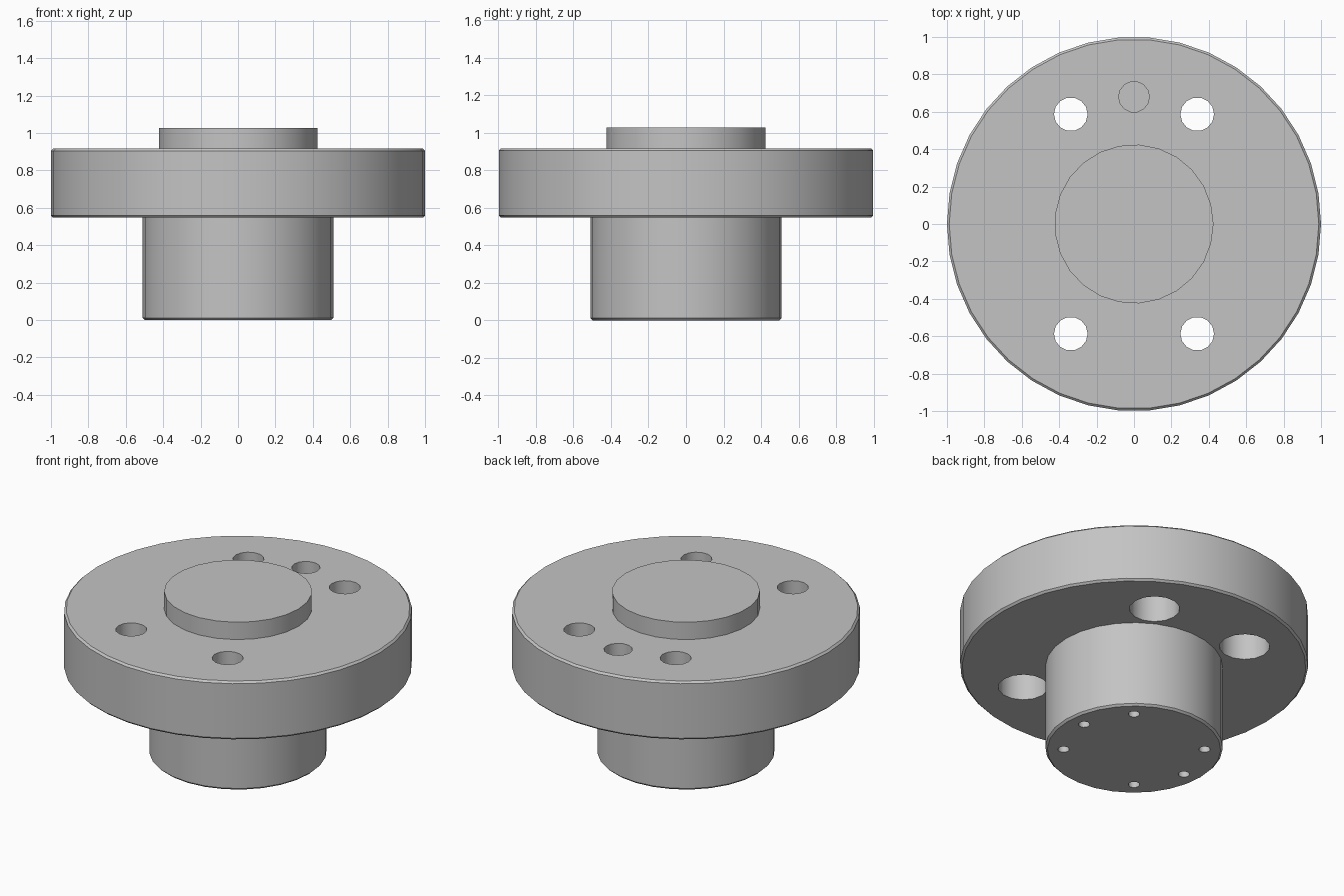
import bpy, bmesh, math

cube = bpy.data.objects.get("Cube")
if cube:
    bpy.data.objects.remove(cube, do_unlink=True)

steel = bpy.data.materials.new("grey_steel")
steel.use_nodes = True
colour = (0.55, 0.55, 0.55, 1)
steel.diffuse_color = colour
steel.node_tree.nodes["Principled BSDF"].inputs["Base Color"].default_value = colour


def turned(name, profile, sides, x=0, y=0):
    """Closed solid of revolution from (radius, z) rings, listed bottom to top."""
    bm = bmesh.new()
    rings = []
    for r, z in profile:
        angles = [2 * math.pi * i / sides for i in range(sides)]
        rings.append([bm.verts.new((x + r * math.cos(a), y + r * math.sin(a), z)) for a in angles])
    for low, high in zip(rings, rings[1:]):
        for i in range(sides):
            j = (i + 1) % sides
            bm.faces.new((low[i], low[j], high[j], high[i]))
    bm.faces.new(rings[0][::-1])
    bm.faces.new(rings[-1])
    mesh = bpy.data.meshes.new(name)
    bm.to_mesh(mesh)
    bm.free()
    mesh.materials.append(steel)
    obj = bpy.data.objects.new(name, mesh)
    bpy.context.collection.objects.link(obj)
    return obj


def activate(obj):
    bpy.ops.object.select_all(action='DESELECT')
    obj.select_set(True)
    bpy.context.view_layer.objects.active = obj


def drill(body, cutter):
    cutter.hide_render = True
    mod = body.modifiers.new("drill", 'BOOLEAN')
    mod.operation = 'DIFFERENCE'
    mod.solver = 'EXACT'
    mod.object = cutter
    activate(body)
    bpy.ops.object.modifier_apply(modifier=mod.name)
    bpy.data.objects.remove(cutter, do_unlink=True)


# Main turned bodies, overlapping slightly inside the flange
c = 0.012
base, top = 0.547, 0.917
flange = turned("flange", [(1 - c, base), (1, base + c), (1, top - c), (1 - c, top)], 38)
hub = turned("hub", [(0.51 - c, 0), (0.51, c), (0.51, base + 0.05)], 28)
boss = turned("locating_boss", [(0.425, top - 0.05), (0.425, 1.027)], 25)

# Four bolt holes, counterbored from below
step = base + 0.2
for sx in (-1, 1):
    for sy in (-1, 1):
        drill(flange, turned("bolt_hole_cutter",
                             [(0.145, base - 0.1), (0.145, step), (0.09, step), (0.09, top + 0.1)],
                             14, sx * 0.338, sy * 0.587))

# Blind dowel hole in the top of the flange
drill(flange, turned("dowel_hole_cutter", [(0.082, top - 0.2), (0.082, top + 0.1)], 14, 0, 0.68))

# Two groups of three small blind holes in the underside of the hub
for side in (5, 185):
    for turn in (-45, 0, 45):
        a = math.radians(side + turn)
        drill(hub, turned("small_hole_cutter", [(0.033, -0.1), (0.033, 0.15)], 12,
                          0.405 * math.cos(a), 0.405 * math.sin(a)))

# Smooth walls with crisp edges
for part in (flange, hub, boss):
    activate(part)
    bpy.ops.object.shade_smooth_by_angle(angle=math.radians(36))
